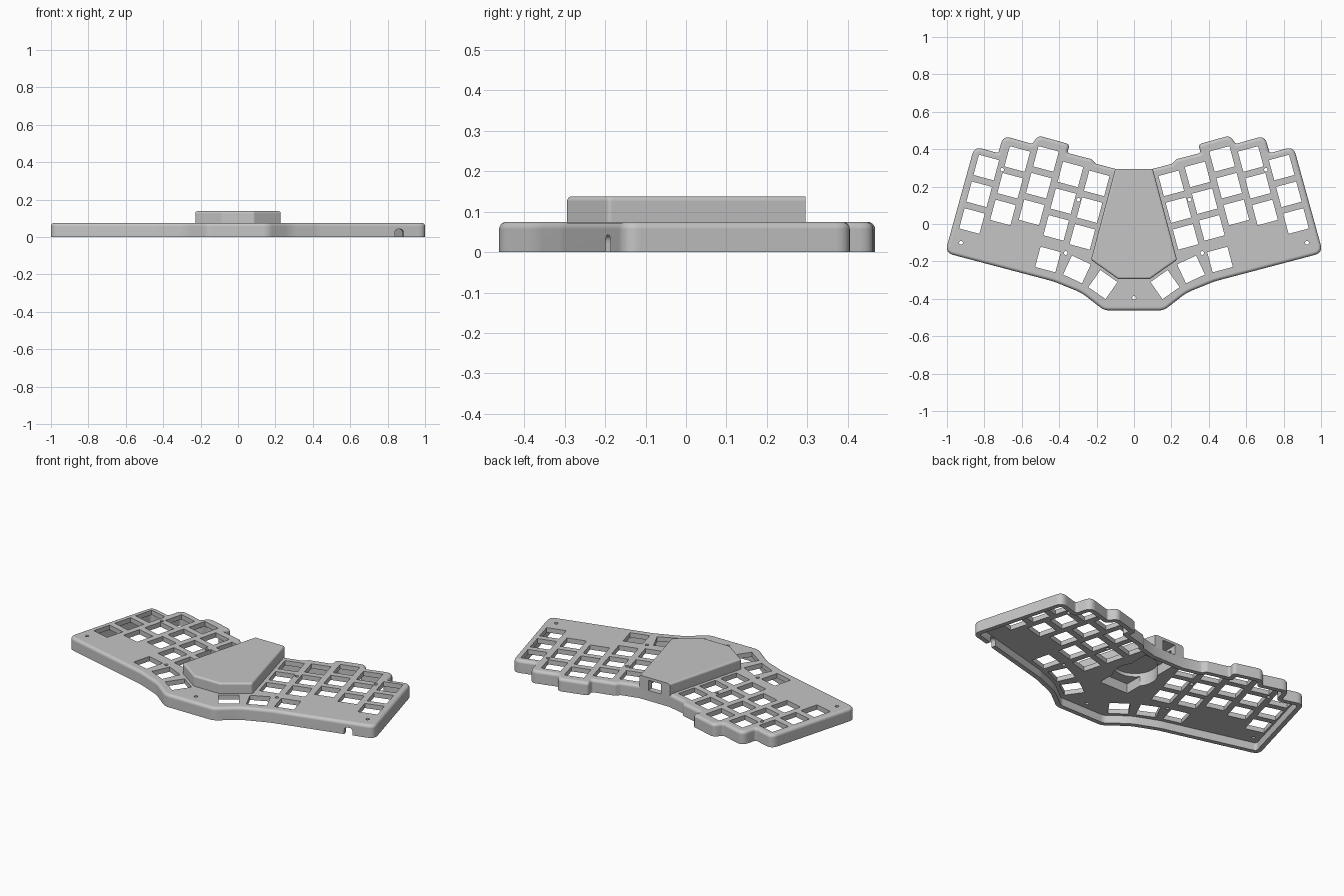
import bpy
import bmesh
from math import cos, sin, tan, pi, radians
from mathutils import Vector, Matrix

if "Cube" in bpy.data.objects:
    bpy.data.objects.remove(bpy.data.objects["Cube"], do_unlink=True)

TILT = radians(15)
PITCH = 0.148
HOLE = 0.112
PLATE_TOP, PLATE_UNDER, POD_TOP = 0.075, 0.047, 0.138
BACK = 0.295

grey = bpy.data.materials.new("light_grey_plastic")
grey.use_nodes = True
GREY = (0.56, 0.56, 0.56, 1)
grey.diffuse_color = GREY
grey.node_tree.nodes["Principled BSDF"].inputs["Base Color"].default_value = GREY


def rounded(corners, steps=6):
    """Round each (x, y, radius) corner of a closed polygon."""
    out = []
    for i, (x, y, r) in enumerate(corners):
        p = Vector((x, y))
        a = Vector(corners[i - 1][:2]) - p
        b = Vector(corners[(i + 1) % len(corners)][:2]) - p
        if r == 0:
            out.append(p)
            continue
        t = min(r / tan(a.angle(b) / 2), 0.46 * a.length, 0.46 * b.length)
        s, e = p + a.normalized() * t, p + b.normalized() * t
        for k in range(steps + 1):
            f = k / steps
            out.append(s * (1 - f) ** 2 + p * 2 * f * (1 - f) + e * f ** 2)
    return out


def mirrored(half):
    """Counter-clockwise corners from a clockwise +x half."""
    return (half + [(-x, y, r) for x, y, r in reversed(half)])[::-1]


def inset(corners, d):
    """Move counter-clockwise corners inwards by d and adapt their radii."""
    out = []
    for i, (x, y, r) in enumerate(corners):
        p = Vector((x, y))
        a = (p - Vector(corners[i - 1][:2])).normalized()
        b = (Vector(corners[(i + 1) % len(corners)][:2]) - p).normalized()
        n1, n2 = Vector((-a.y, a.x)), Vector((-b.y, b.x))
        q = p + (n1 + n2) * d / (1 + n1.dot(n2))
        turn = 1 if a.cross(b) > 0 else -1
        out.append((q.x, q.y, max(r - turn * d, 0.005) if r else 0))
    return out


def add_loft(bm, rings, matrix=Matrix()):
    """Closed solid through (points, z) rings with equal point counts."""
    loops = [[bm.verts.new(matrix @ Vector((p[0], p[1], z))) for p in pts] for pts, z in rings]
    bm.faces.new(loops[0][::-1])
    bm.faces.new(loops[-1])
    for low, high in zip(loops, loops[1:]):
        for i in range(len(low)):
            j = (i + 1) % len(low)
            bm.faces.new((low[i], low[j], high[j], high[i]))


def add_prism(bm, points, z0, z1, matrix=Matrix()):
    add_loft(bm, [(points, z0), (points, z1)], matrix)


def add_filleted(bm, corners, z0, z1, r, steps=5):
    """Prism with a rounded top edge."""
    rings = [(rounded(corners), z0)]
    for k in range(steps + 1):
        a = k / steps * pi / 2
        rings.append((rounded(inset(corners, r * (1 - cos(a)))), z1 - r + r * sin(a)))
    add_loft(bm, rings)


def make_object(name, bm):
    bmesh.ops.recalc_face_normals(bm, faces=bm.faces[:])
    mesh = bpy.data.meshes.new(name)
    bm.to_mesh(mesh)
    bm.free()
    mesh.materials.append(grey)
    obj = bpy.data.objects.new(name, mesh)
    bpy.context.collection.objects.link(obj)
    return obj


def cut(target, cutter):
    mod = target.modifiers.new("cut", 'BOOLEAN')
    mod.operation, mod.solver, mod.object = 'DIFFERENCE', 'EXACT', cutter
    mod.use_self = True
    bpy.context.view_layer.objects.active = target
    bpy.ops.object.modifier_apply(modifier=mod.name)


def circle(x, y, r, n):
    return [(x + r * cos(2 * pi * i / n), y + r * sin(2 * pi * i / n)) for i in range(n)]


def box(w, h):
    return [(-w, -h), (w, -h), (w, h), (-w, h)]


# Case shell
outline = mirrored([
    (0.1, BACK, 0), (0.205, 0.322, 0.02), (0.225, 0.346, 0.02), (0.357, 0.38, 0.015),
    (0.343, 0.426, 0.04), (0.512, 0.473, 0.045), (0.545, 0.428, 0.015),
    (0.7, 0.473, 0.045), (0.725, 0.378, 0.015), (0.853, 0.415, 0.045),
    (1.01, -0.154, 0.045), (0.43, -0.307, 0.25), (0.28, -0.368, 0.25),
    (0.16, -0.462, 0.08)])
bm = bmesh.new()
add_filleted(bm, outline, 0, PLATE_TOP, 0.018)
case = make_object("case_shell", bm)

# Hollow underside
bm = bmesh.new()
add_prism(bm, rounded(inset(outline, 0.027)), -0.1, PLATE_UNDER)
hollow = make_object("hollow_cutter", bm)

# Key openings: five staggered columns of three, then three thumb keys
up = Vector((-sin(TILT), cos(TILT)))
out = Vector((cos(TILT), sin(TILT)))
keys = []
for col, stagger in enumerate((-0.005, 0.005, 0.051, 0.011, -0.076)):
    for row in range(3):
        c = Vector((0.198, 0.222)) + out * PITCH * col + up * (stagger - PITCH * row)
        keys.append((c.x, c.y, TILT))
keys += [(0.46, -0.19, TILT), (0.305, -0.243, radians(25)), (0.166, -0.324, radians(35))]
screws = [(0.925, -0.1), (0.705, 0.29), (0.297, 0.13), (0.365, -0.155)]
bm = bmesh.new()
for side in (1, -1):
    for x, y, angle in keys:
        m = Matrix.Translation((side * x, y, 0)) @ Matrix.Rotation(side * angle, 4, 'Z')
        add_prism(bm, box(HOLE / 2, HOLE / 2), -0.1, 0.2, m)
    for x, y in screws:
        add_prism(bm, circle(side * x, y, 0.01, 16), -0.1, 0.2)
add_prism(bm, circle(0, -0.395, 0.01, 16), -0.1, 0.2)
openings = make_object("opening_cutter", bm)

# Notch in the front wall
bm = bmesh.new()
arch = rounded([(-0.024, -0.05, 0), (0.024, -0.05, 0), (0.024, 0.042, 0.02), (-0.024, 0.042, 0.02)])
add_prism(bm, arch, -0.045, 0.045, Matrix.Translation((0.86, -0.185, 0))
          @ Matrix.Rotation(TILT, 4, 'Z') @ Matrix.Rotation(pi / 2, 4, 'X'))
notch = make_object("notch_cutter", bm)

# Raised centre pod, trimmed flat at the back
bm = bmesh.new()
add_filleted(bm, mirrored([(0.087, 0.345, 0), (0.23, -0.192, 0.015), (0.085, -0.294, 0.015)]),
             0.055, POD_TOP, 0.012)
bmesh.ops.bisect_plane(bm, geom=bm.verts[:] + bm.edges[:] + bm.faces[:],
                       plane_co=(0, BACK, 0), plane_no=(0, 1, 0), clear_outer=True)
bmesh.ops.holes_fill(bm, edges=bm.edges[:], sides=0)
pod = make_object("centre_pod", bm)

# Pod pockets from below: rectangular bay, round recess, rear port
bm = bmesh.new()
add_prism(bm, box(0.095, 0.215), -0.1, 0.105, Matrix.Translation((0, 0.045, 0)))
bay = make_object("bay_cutter", bm)
bm = bmesh.new()
add_prism(bm, circle(0, 0.01, 0.121, 48), -0.1, 0.125)
recess = make_object("recess_cutter", bm)
bm = bmesh.new()
add_prism(bm, box(0.042, 0.08), 0.062, 0.122, Matrix.Translation((0, 0.29, 0)))
port = make_object("port_cutter", bm)

for cutter in (hollow, openings, notch, bay, recess, port):
    cut(case, cutter)
for cutter in (bay, recess, port):
    cut(pod, cutter)
for cutter in (hollow, openings, notch, bay, recess, port):
    bpy.data.objects.remove(cutter, do_unlink=True)

# Smooth the rounded edges only, keeping the large faces flat
for obj in (case, pod):
    bpy.ops.object.select_all(action='DESELECT')
    obj.select_set(True)
    bpy.context.view_layer.objects.active = obj
    bpy.ops.object.shade_smooth_by_angle(angle=radians(30))
    obj.modifiers.new("flat_faces", 'WEIGHTED_NORMAL').keep_sharp = True
